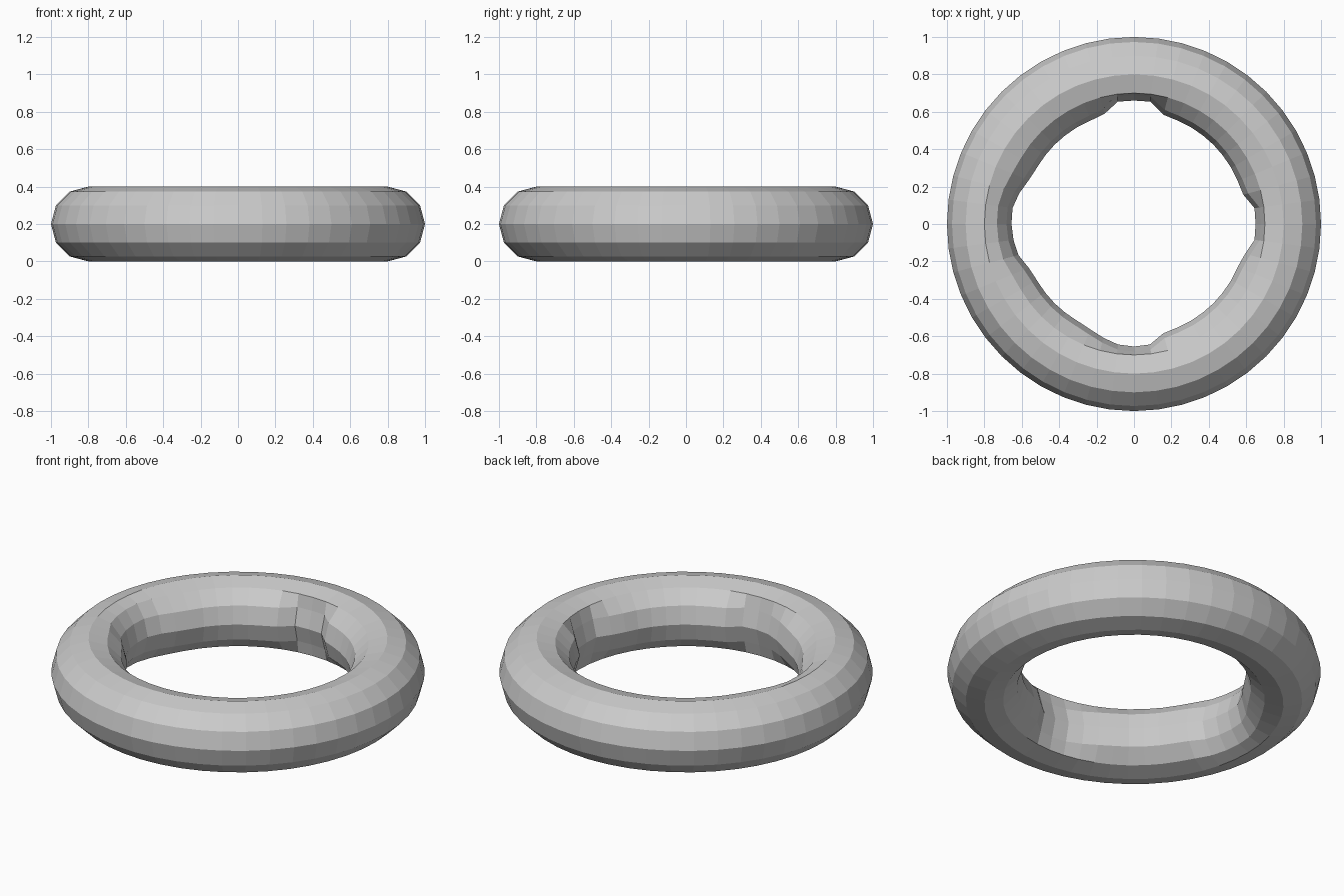
import bpy, bmesh, math

if "Cube" in bpy.data.objects:
    bpy.data.objects.remove(bpy.data.objects["Cube"])

MAJOR, MINOR = 0.8, 0.2
SEGS, SIDES = 48, 12

# Four shallow dents on the inner wall: centre segment -> push per neighbouring segment
dents = {
    0:  {-2: 0.015, -1: 0.05, 0: 0.05, 1: 0.05, 2: 0.005},
    12: {-2: 0.005, -1: 0.06, 0: 0.06, 1: 0.06, 2: 0.01},
    24: {-3: 0.01, -2: 0.035, -1: 0.055, 0: 0.055, 1: 0.05, 2: 0.04, 3: 0.01},
    36: {-3: 0.01, -2: 0.03, -1: 0.05, 0: 0.055, 1: 0.05, 2: 0.005},
}


def push(seg, side):
    """Outward shift of one inner-wall vertex."""
    for centre, offsets in dents.items():
        d = (seg - centre + SEGS // 2) % SEGS - SEGS // 2
        if d in offsets:
            depth = offsets[d]
            if side in (5, 6, 7):          # innermost three rows
                return depth
            if side in (4, 8) and centre == 24:  # the left dent reaches higher
                return depth * 0.6
    return 0.0


# Ring body
bm = bmesh.new()
rings = []
for i in range(SEGS):
    a = 2 * math.pi * i / SEGS
    ring = []
    for j in range(SIDES):
        b = 2 * math.pi * j / SIDES
        r = MAJOR + MINOR * math.cos(b) + push(i, j)
        ring.append(bm.verts.new((r * math.cos(a), r * math.sin(a),
                                  MINOR + MINOR * math.sin(b))))
    rings.append(ring)
for i in range(SEGS):
    p, q = rings[i], rings[(i + 1) % SEGS]
    for j in range(SIDES):
        k = (j + 1) % SIDES
        bm.faces.new((p[j], q[j], q[k], p[k]))
bmesh.ops.recalc_face_normals(bm, faces=bm.faces)

mesh = bpy.data.meshes.new("dented_ring")
bm.to_mesh(mesh)
bm.free()
bpy.context.collection.objects.link(bpy.data.objects.new("dented_ring", mesh))
